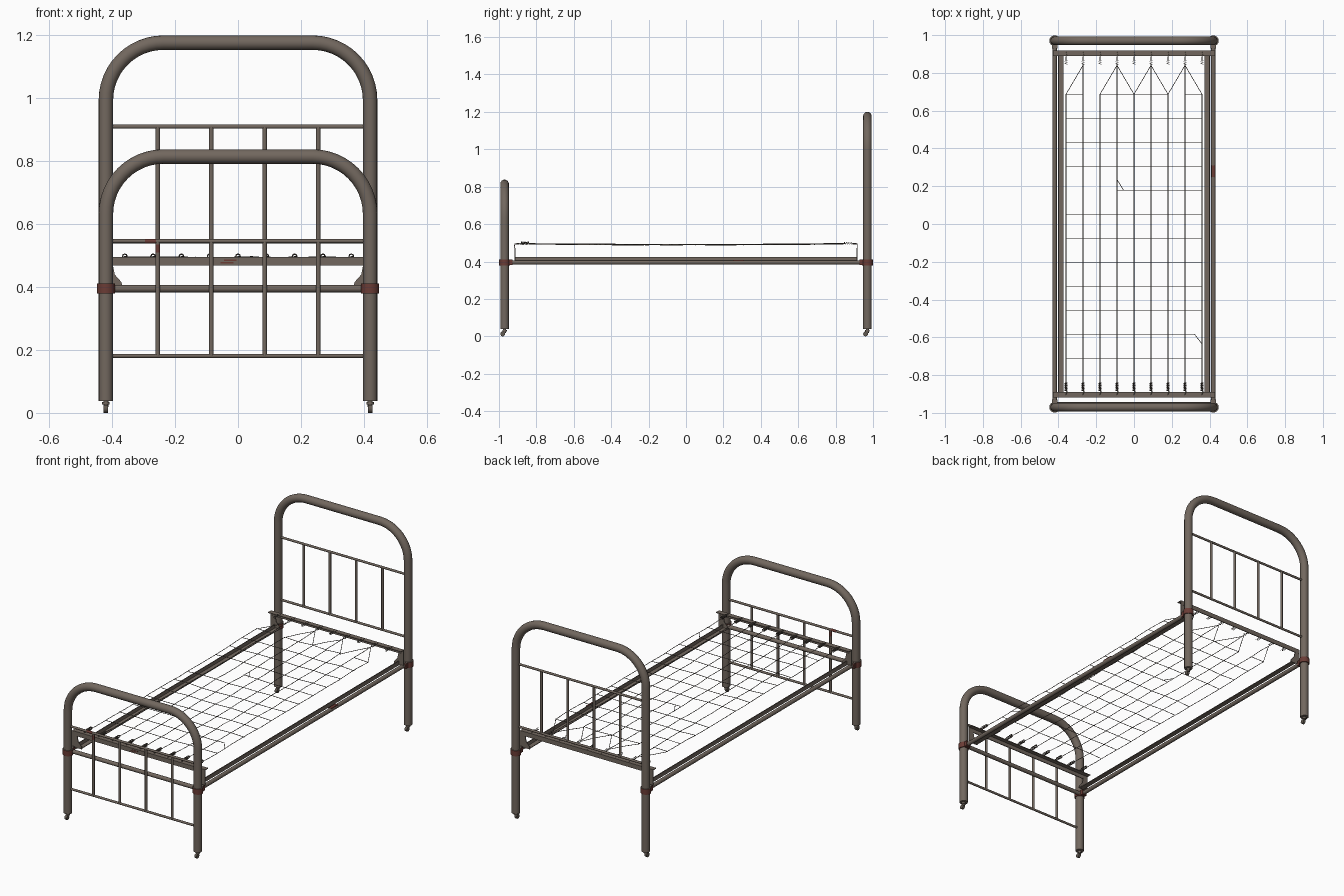
import bpy, bmesh, math, random
from mathutils import Matrix, Vector

random.seed(4)
if "Cube" in bpy.data.objects:
    bpy.data.objects.remove(bpy.data.objects["Cube"])


def material(name, rgb):
    m = bpy.data.materials.new(name)
    m.use_nodes = True
    m.diffuse_color = (*rgb, 1)
    m.node_tree.nodes["Principled BSDF"].inputs["Base Color"].default_value = (*rgb, 1)
    return m


PAINT = material("worn brown paint", (0.168, 0.137, 0.113))
RUST = material("red rust", (0.145, 0.045, 0.036))
WIRE = material("dark wire", (0.12, 0.1, 0.082))


def add_object(name, mesh, mat, smooth=True):
    ob = bpy.data.objects.new(name, mesh)
    bpy.context.collection.objects.link(ob)
    mesh.materials.clear()
    mesh.materials.append(mat)
    if smooth:
        bpy.ops.object.select_all(action="DESELECT")
        ob.select_set(True)
        bpy.context.view_layer.objects.active = ob
        bpy.ops.object.shade_smooth_by_angle(angle=math.radians(40))
    return ob


def tubes(name, paths, radius, mat, res=4):
    """Sweep a round section along each path, as one mesh."""
    cu = bpy.data.curves.new(name + " path", "CURVE")
    cu.dimensions = "3D"
    cu.bevel_depth, cu.bevel_resolution, cu.use_fill_caps = radius, res, True
    for path in paths:
        sp = cu.splines.new("POLY")
        sp.points.add(len(path) - 1)
        for p, co in zip(sp.points, path):
            p.co = (*co, 1)
    tmp = bpy.data.objects.new("tmp", cu)
    bpy.context.collection.objects.link(tmp)
    bpy.context.view_layer.update()
    deps = bpy.context.evaluated_depsgraph_get()
    mesh = bpy.data.meshes.new_from_object(tmp.evaluated_get(deps))
    bpy.data.objects.remove(tmp)
    mesh.name = name
    return add_object(name, mesh, mat)


def boxes(name, spans, mat):
    """Boxes given as (x0, x1, y0, y1, z0, z1)."""
    bm = bmesh.new()
    for x0, x1, y0, y1, z0, z1 in spans:
        size = Matrix.Diagonal((abs(x1 - x0), abs(y1 - y0), abs(z1 - z0), 1))
        mid = Matrix.Translation(((x0 + x1) / 2, (y0 + y1) / 2, (z0 + z1) / 2))
        bmesh.ops.create_cube(bm, size=1, matrix=mid @ size)
    mesh = bpy.data.meshes.new(name)
    bm.to_mesh(mesh)
    return add_object(name, mesh, mat, False)


def paint_top(ob):
    """Give the upward faces the frame paint."""
    ob.data.materials.append(PAINT)
    for face in ob.data.polygons:
        face.material_index = int(face.normal.z > 0.5)


POST_X, POST_Y, BEND, RAIL_Z = 0.42, 0.97, 0.183, 0.395
BARS = [-0.255, -0.085, 0.085, 0.255]


def arch(y, top):
    """Leg, bent corner, top rail, bent corner, leg."""
    half = []
    for i in range(13):
        a = math.pi / 2 * i / 12
        half.append((POST_X - BEND + BEND * math.cos(a), y, top - BEND + BEND * math.sin(a)))
    half.insert(0, (POST_X, y, 0.038))
    return half + [(-x, y, z) for x, y, z in reversed(half)]


# Head and foot frames with their rails and spindles
for name, y, top, low, high in (("headboard", POST_Y, 1.177, 0.545, 0.91),
                                ("footboard", -POST_Y, 0.815, 0.181, 0.546)):
    tubes(name + "_frame", [arch(y, top)], 0.023, PAINT, 6)
    tubes(name + "_rails", [[(-0.41, y, z), (0.41, y, z)] for z in (low, high)], 0.0065, PAINT)
    tubes(name + "_spindles", [[(x, y, low), (x, y, high)] for x in BARS], 0.0072, PAINT)

tubes("foot_crossbar", [[(-0.41, -0.955, RAIL_Z), (0.41, -0.955, RAIL_Z)]], 0.0115, PAINT)

for sx, side in ((1, "left"), (-1, "right")):
    x = sx * POST_X
    # Side rail: outer tube and inner angle iron
    tubes(side + "_rail_tube", [[(x, -0.95, RAIL_Z), (x, 0.95, RAIL_Z)]], 0.0115, PAINT)
    boxes(side + "_rail_angle",
          [(sx * 0.372, sx * 0.402, -0.915, 0.915, 0.4, 0.404),
           (sx * 0.398, sx * 0.402, -0.915, 0.915, 0.404, 0.424)], PAINT)
    for sy, end in ((1, "head"), (-1, "foot")):
        tag = f"{end}_{side}_"
        y = sy * POST_Y
        # Corner collar with a lug that takes the rail
        paint_top(tubes(tag + "collar", [[(x, y, 0.379), (x, y, 0.411)]], 0.0285, RUST, 6))
        paint_top(boxes(tag + "lug", [(x - 0.015, x + 0.015, sy * 0.928, sy * 0.96, 0.38, 0.41)], RUST))
        # Caster: stem, fork cap and wheel
        tubes(tag + "caster_stem", [[(x, y, 0.018), (x, y, 0.04)]], 0.008, WIRE)
        tubes(tag + "caster_cap", [[(x, y, 0.026), (x, y, 0.034)]], 0.012, PAINT)
        tubes(tag + "caster_wheel", [[(x - 0.007, y - 0.01, 0.013), (x + 0.007, y - 0.01, 0.013)]],
              0.013, WIRE, 5)
        # Gusset plate lifting the mesh bar above the rail
        bm = bmesh.new()
        outline = [(0.43, 0.4), (0.368, 0.4), (0.37, 0.415), (0.392, 0.44), (0.398, 0.472), (0.43, 0.472)]
        face = bm.faces.new([bm.verts.new((sx * px, sy * 0.917, pz)) for px, pz in outline])
        new = bmesh.ops.extrude_face_region(bm, geom=[face])["geom"]
        bmesh.ops.translate(bm, verts=[v for v in new if isinstance(v, bmesh.types.BMVert)],
                            vec=(0, -sy * 0.005, 0))
        bmesh.ops.recalc_face_normals(bm, faces=bm.faces)
        mesh = bpy.data.meshes.new(tag + "gusset")
        bm.to_mesh(mesh)
        add_object(tag + "gusset", mesh, PAINT, False)

# Angle irons that hold the mesh at each end
for sy, end in ((1, "head"), (-1, "foot")):
    boxes(end + "_mesh_bar",
          [(-0.43, 0.43, sy * 0.913, sy * 0.918, 0.469, 0.495),
           (-0.43, 0.43, sy * 0.889, sy * 0.913, 0.491, 0.495)], PAINT)

# Rust patches as thin sleeves and plates
boxes("rail_rust_patch", [(0.411, 0.429, 0.25, 0.31, 0.402, 0.4075)], RUST)
tubes("footboard_rust_patches",
      [[(-0.295, -POST_Y, 0.546), (-0.26, -POST_Y, 0.546)],
       [(-0.255, -POST_Y, 0.51), (-0.255, -POST_Y, 0.535)]], 0.0075, RUST)
boxes("mesh_bar_rust_patches", [(-0.045, -0.005, -0.9195, -0.918, 0.483, 0.487),
                                (-0.055, -0.015, -0.9195, -0.918, 0.475, 0.479)], RUST)


# Wire mesh
def sag(y):
    return 0.497 - 0.007 * (1 - y * y)


def wire(*pts):
    """Slightly uneven wire through the given (x, y) points."""
    out = []
    for a, b in zip(pts, pts[1:]):
        a, b = Vector(a), Vector(b)
        n = max(1, round((b - a).length / 0.09))
        out += [a.lerp(b, i / n) for i in range(n)]
    out.append(Vector(pts[-1]))
    return [(p.x, p.y, sag(p.y) + random.uniform(-0.003, 0.003)) for p in out]


STEP = 0.09
columns = [STEP * i for i in range(-4, 5)]
rows = [0.687 - 0.127 * i for i in range(12)]
paths = [wire((x, -0.84), (x, rows[0])) for x in columns]
for i, y in enumerate(rows):
    if i == 0:
        spans = [(-0.36, -0.27), (-0.18, 0.18), (0.27, 0.36)]
    elif i == 4:
        spans = [(-0.09, 0.36)]
    elif i == 10:
        spans = [(-0.36, 0.32)]
    else:
        spans = [(-0.36, 0.36)]
    paths += [wire((a, y), (b, y)) for a, b in spans]
# Loose ends and the head zigzag
paths.append(wire((-0.09, 0.235), (-0.055, rows[4])))
paths.append(wire((0.32, rows[10]), (0.36, -0.635)))
for x in (-0.27, -0.09, 0.09, 0.27):
    paths.append(wire((x, rows[0]), (x, 0.85)))
    for dx in (-STEP, STEP):
        if not (abs(x) > 0.2 and abs(x + dx) < 0.2) or x > 0.2:
            paths.append(wire((x + dx, rows[0]), (x, 0.84)))
tubes("wire_mesh", paths, 0.0016, WIRE, 1)


# Coil springs at both ends
def coil(x, y0, y1, turns, radius):
    n = turns * 8
    pts = [(x + radius * math.cos(i * math.pi / 4), y0 + (y1 - y0) * i / n,
            0.498 + radius * math.sin(i * math.pi / 4)) for i in range(n + 1)]
    return pts + [(x, y1 + math.copysign(0.02, y1), 0.497)]


tubes("foot_springs", [coil(x, -0.84, -0.885, 6, 0.007) for x in columns], 0.0022, WIRE, 1)
tubes("head_springs", [coil(x, 0.845, 0.89, 4, 0.006) for x in columns], 0.0012, WIRE, 1)
